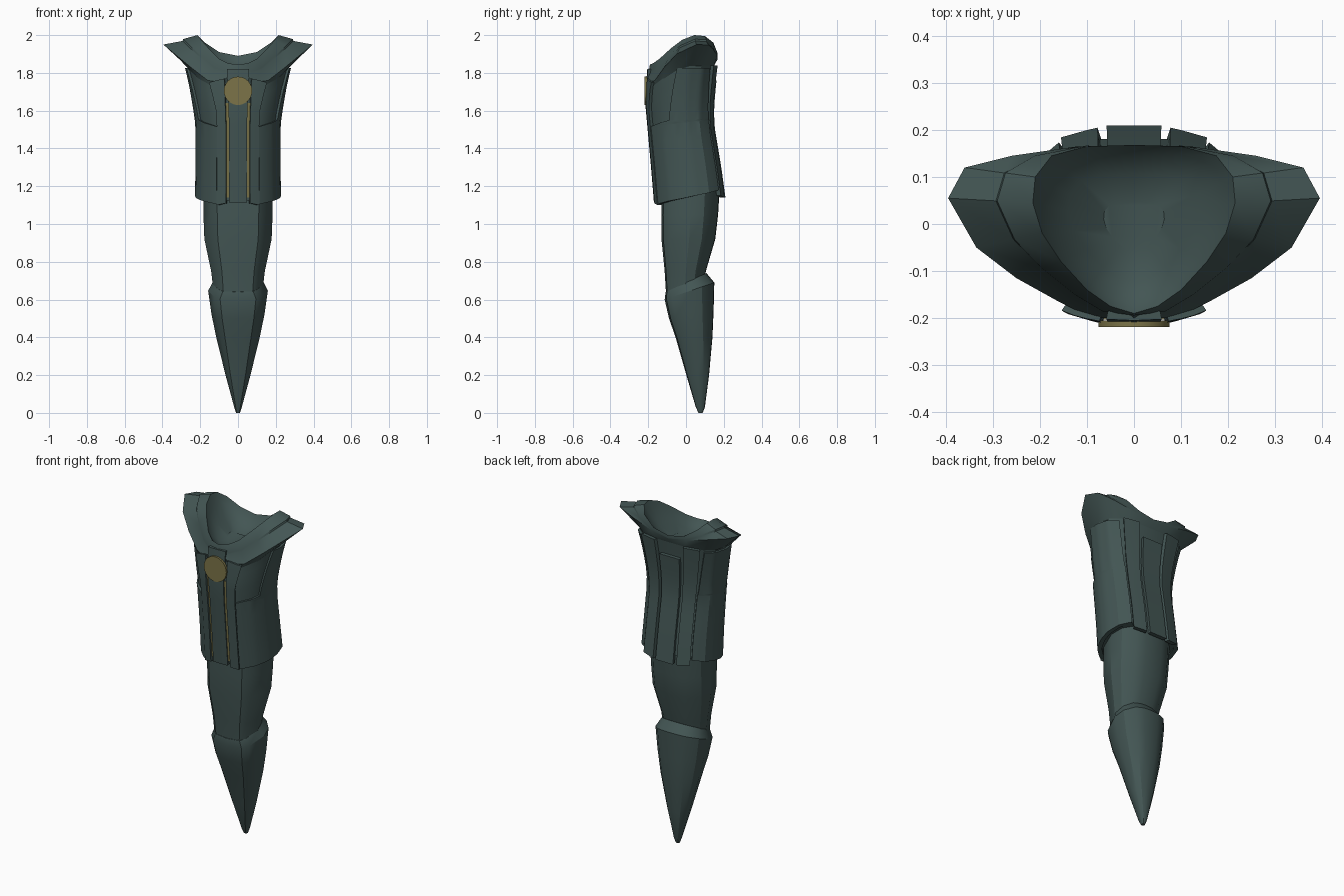
import bpy, bmesh, math

if "Cube" in bpy.data.objects:
    bpy.data.objects.remove(bpy.data.objects["Cube"])

def material(name, rgb):
    m = bpy.data.materials.new(name)
    m.diffuse_color = (*rgb, 1)
    m.use_nodes = True
    m.node_tree.nodes["Principled BSDF"].inputs["Base Color"].default_value = m.diffuse_color
    return m

GREEN = material("dark_green_grey", (0.056, 0.092, 0.088))
GOLD = material("dull_gold", (0.20, 0.175, 0.065))

def finish(name, bm, mat, angle=30):
    bmesh.ops.recalc_face_normals(bm, faces=bm.faces)
    me = bpy.data.meshes.new(name)
    bm.to_mesh(me)
    bm.free()
    ob = bpy.data.objects.new(name, me)
    bpy.context.collection.objects.link(ob)
    me.materials.append(mat)
    bpy.ops.object.select_all(action='DESELECT')
    ob.select_set(True)
    bpy.context.view_layer.objects.active = ob
    bpy.ops.object.shade_smooth_by_angle(angle=math.radians(angle))
    return ob

def loft(name, rings, mat, caps=(True, True), angle=30):
    bm = bmesh.new()
    vs = [[bm.verts.new(p) for p in r] for r in rings]
    n = len(vs[0])
    for a, b in zip(vs, vs[1:]):
        for i in range(n):
            j = (i + 1) % n
            bm.faces.new((a[i], a[j], b[j], b[i]))
    if caps[0]:
        bm.faces.new(vs[0])
    if caps[1]:
        bm.faces.new(vs[-1])
    return finish(name, bm, mat, angle)

def full(half):
    return half + [(-x, y, z) for x, y, z in half[-2:0:-1]]

def lerp(a, b, t):
    return tuple(p + (q - p) * t for p, q in zip(a, b))

# spike: two tapered segments with a tilted shoulder
SPIKE = [(0, -1), (.6, -.93), (.8, -.7), (1, .03), (.92, .5), (.62, .87), (.3, .98), (0, 1)]

def spike_ring(z, w, f, b, tilt=0):
    return full([(x * w, (f + b) / 2 + y * (b - f) / 2, z + tilt * y) for x, y in SPIKE])

loft("spike_tip", [spike_ring(*r) for r in [
    (0, .010, .066, .088), (.03, .020, .052, .100), (.2, .066, .002, .122),
    (.4, .115, -.055, .140), (.52, .140, -.09, .146, .02),
    (.645, .158, -.113, .150, .045), (.69, .134, -.108, .108, .05)]], GREEN)
loft("spike_shaft", [spike_ring(*r) for r in [
    (.62, .127, -.105, .085), (.75, .142, -.113, .105), (.92, .178, -.130, .155),
    (1.05, .183, -.131, .170), (1.22, .185, -.130, .180)]], GREEN)

# housing surface: profile around (u, front 0 to back 9) and size by height
PROFILE = [(0, -1), (.3, -.98), (.55, -.88), (.82, -.58), (.97, -.15),
           (1, .2), (.93, .6), (.72, .88), (.35, 1), (0, 1)]
SIZES = [(1.08, .217, -.152, .195), (1.3, .212, -.170, .165), (1.52, .212, -.190, .128),
         (1.62, .226, -.199, .127), (1.74, .248, -.196, .137), (1.86, .276, -.187, .152)]

def surface(u, z, off=0):
    side = -1 if u < 0 or u > 9 else 1
    u = abs(u) if u <= 9 else 18 - u
    i = min(int(u), 8)
    px, py = lerp(PROFILE[i], PROFILE[i + 1], u - i)
    k = 0
    while k < len(SIZES) - 2 and z > SIZES[k + 1][0]:
        k += 1
    t = (z - SIZES[k][0]) / (SIZES[k + 1][0] - SIZES[k][0])
    _, w, f, b = lerp(SIZES[k], SIZES[k + 1], t)
    w, f, b = w + off, f - off, b + off
    return (side * px * w, (f + b) / 2 + py * (b - f) / 2, z)

TOP = [1.80, 1.74, 1.73, 1.77, 1.82, 1.84, 1.84, 1.84, 1.84, 1.84]
BOTTOM = [1.125 + .03 * (p[1] + 1) for p in PROFILE]
rings = []
for k in range(13):
    rings.append(full([surface(u, BOTTOM[u] + (TOP[u] - BOTTOM[u]) * k / 12) for u in range(10)]))
loft("housing", rings, GREEN, (True, False))

# saddle-shaped collar with flared wings and a shallow dish
RIM = [(0, -.19, 1.845), (.05, -.175, 1.85), (.10, -.14, 1.875), (.155, -.08, 1.93),
       (.195, -.02, 1.975), (.215, .045, 2.0), (.21, .10, 1.995), (.175, .145, 1.96),
       (.10, .165, 1.91), (0, .168, 1.89)]
EDGE = [(0, -.2, 1.82), (.09, -.2, 1.75), (.16, -.165, 1.76), (.25, -.115, 1.83),
        (.335, -.05, 1.90), (.395, .055, 1.95), (.36, .12, 1.948), (.26, .145, 1.925),
        (.12, .165, 1.89), (0, .166, 1.87)]

def dish(s, drop, flat):
    return [(x * s, y * s - .005 * (1 - s), 1.86 + (z - 1.86) * flat - drop) for x, y, z in RIM]

under = [surface(u, TOP[u] - .01, -.004) for u in range(10)]
mid = [lerp(a, b, .42) for a, b in zip(RIM, EDGE)]
step = [(x * 1.01, y, z - .01) for x, y, z in mid]
loft("collar", [full(r) for r in (under, EDGE, step, mid, RIM, dish(.9, .025, .85),
                                  dish(.65, .05, .5), dish(.3, .06, .15))],
     GREEN, (False, True), 35)

# raised plates that follow the housing; each row is (u0, u1, z0, z1)
def plate(name, rows, off, mat=GREEN, sub=5, depth=.025):
    cols = max(3, int((rows[0][1] - rows[0][0]) * 3))
    fine = [lerp(a, b, k / sub) for a, b in zip(rows, rows[1:]) for k in range(sub)] + [rows[-1]]
    out = []
    for u0, u1, z0, z1 in fine:
        pts = [(u0 + (u1 - u0) * c / cols, z0 + (z1 - z0) * c / cols) for c in range(cols + 1)]
        out.append([surface(u, z, off) for u, z in pts] +
                   [surface(u, z, off - depth) for u, z in reversed(pts)])
    return loft(name, out, mat)

def pair(name, rows, off, mat=GREEN, depth=.025):
    for side in ("right", "left"):
        ob = plate(name + "_" + side, rows, off, mat, depth=depth)
        if side == "left":
            for v in ob.data.vertices:
                v.co.x *= -1
            ob.data.flip_normals()

plate("front_centre_plate", [(-.7, .7, 1.115, 1.115), (-.7, .7, 1.62, 1.62), (-.7, .7, 1.82, 1.82)], .015)
pair("front_column", [(.93, 1.75, 1.11, 1.10), (.93, 1.75, 1.6, 1.6), (.9, 2.1, 1.77, 1.75)], .016)
pair("gold_strip", [(.7, .93, 1.14, 1.14), (.7, .93, 1.64, 1.64)], .007, GOLD, .009)
pair("side_plate", [(1.8, 7.05, 1.105, 1.18), (1.8, 7.05, 1.515, 1.55),
                    (3.6, 7.0, 1.55, 1.56), (4.0, 6.8, 1.825, 1.825)], .013)
plate("back_centre_plate", [(8.3, 9.7, 1.14, 1.14), (8.3, 9.7, 1.5, 1.5), (8.3, 9.7, 1.76, 1.76)], .022)
pair("back_column", [(7.15, 8.05, 1.15, 1.14), (7.15, 8.05, 1.5, 1.5), (7.1, 8.05, 1.84, 1.84)], .018)

# plain round badge on the front
bpy.ops.mesh.primitive_cylinder_add(vertices=32, radius=.075, depth=.014,
                                    location=(0, -.212, 1.705), rotation=(math.pi / 2, 0, 0))
badge = bpy.context.object
badge.name = "front_disc"
badge.data.materials.append(GOLD)
bpy.ops.object.shade_smooth_by_angle(angle=math.radians(30))
